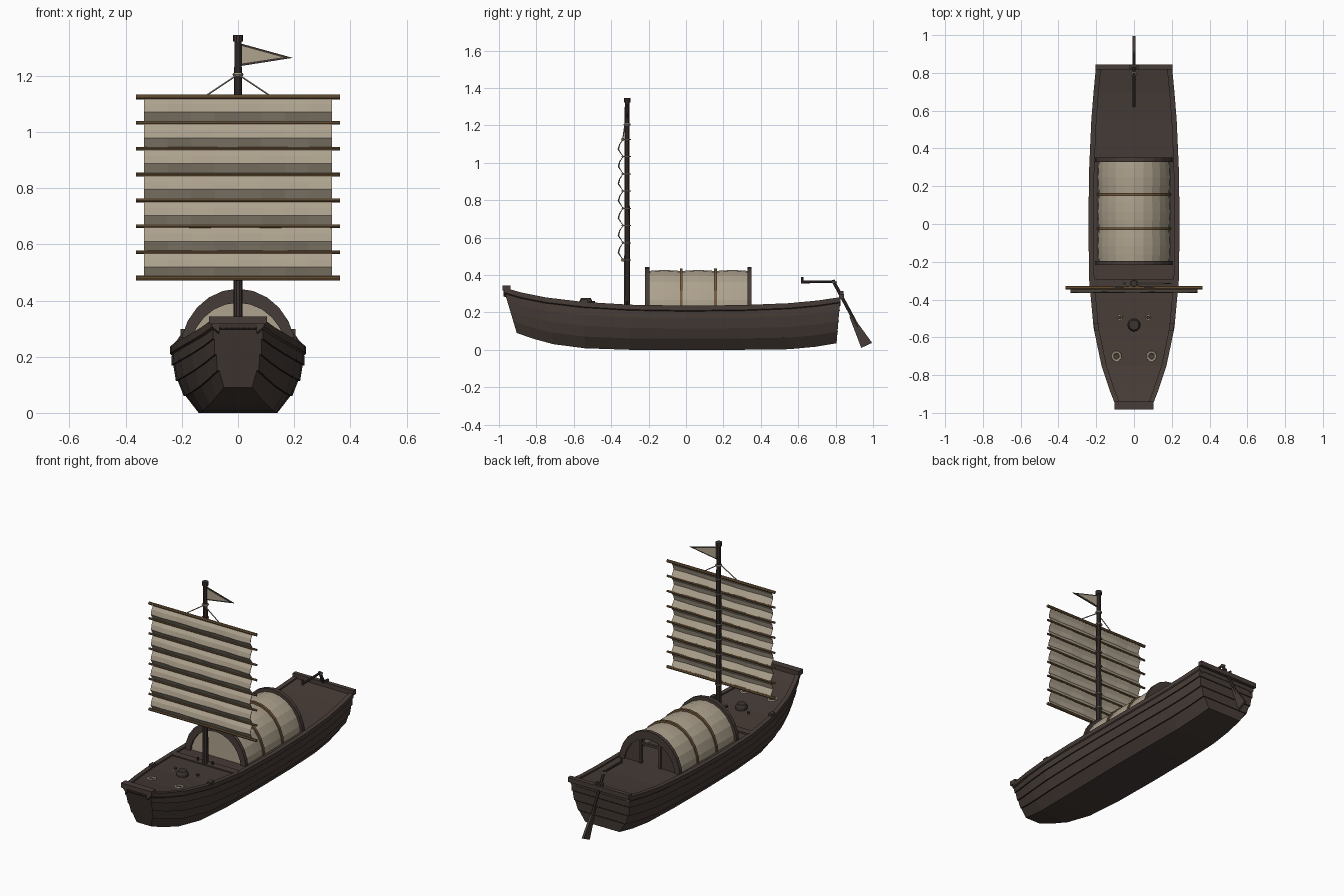
import bpy, bmesh, math
from mathutils import Vector

if "Cube" in bpy.data.objects:
    bpy.data.objects.remove(bpy.data.objects["Cube"])


def material(name, r, g, b):
    m = bpy.data.materials.new(name)
    m.use_nodes = True
    m.diffuse_color = (r, g, b, 1)
    m.node_tree.nodes["Principled BSDF"].inputs["Base Color"].default_value = (r, g, b, 1)
    return m


WOOD = material("dark wood", 0.062, 0.045, 0.038)
SEAM = material("seam shadow", 0.02, 0.015, 0.013)
MAST = material("mast wood", 0.045, 0.034, 0.03)
CLOTH = material("sail cloth", 0.42, 0.36, 0.27)
BAMBOO = material("bamboo", 0.17, 0.10, 0.045)
ROPE = material("rope", 0.36, 0.31, 0.23)


def build(name, verts, faces, *mats):
    """Mesh object; each face is (indices, material slot)."""
    bm = bmesh.new()
    vs = [bm.verts.new(v) for v in verts]
    for idx, slot in faces:
        bm.faces.new([vs[i] for i in idx]).material_index = slot
    bmesh.ops.recalc_face_normals(bm, faces=bm.faces)
    me = bpy.data.meshes.new(name)
    bm.to_mesh(me)
    bm.free()
    for m in mats:
        me.materials.append(m)
    ob = bpy.data.objects.new(name, me)
    bpy.context.collection.objects.link(ob)
    return ob


def loft(name, rings, *mats, closed=True, caps=True, rule=lambda j: 0):
    n = len(rings[0])
    verts = [p for ring in rings for p in ring]
    faces = []
    for i in range(len(rings) - 1):
        for j in range(n if closed else n - 1):
            k = (j + 1) % n
            faces.append(((i * n + j, i * n + k, i * n + n + k, i * n + n + j), rule(j)))
    if closed and caps:
        last = len(verts) - n
        faces += [(tuple(range(n)), 0), (tuple(range(last, last + n)), 0)]
    return build(name, verts, faces, *mats)


def box(name, c, s, mat):
    x, y, z = c
    a, b, h = (v / 2 for v in s)
    return loft(name, [[(x - a, y + k, z - h), (x + a, y + k, z - h), (x + a, y + k, z + h),
                        (x - a, y + k, z + h)] for k in (-b, b)], mat)


def rod(name, a, b, r, mat, sides=8, r2=None):
    a, b = Vector(a), Vector(b)
    q = (b - a).to_track_quat('Z', 'Y')
    rings = [[p + q @ Vector((rad * math.cos(t), rad * math.sin(t), 0))
              for t in (math.tau * i / sides for i in range(sides))]
             for p, rad in ((a, r), (b, r if r2 is None else r2))]
    return loft(name, rings, mat)


def torus(name, c, big, small, mat):
    bpy.ops.mesh.primitive_torus_add(location=c, major_radius=big, minor_radius=small,
                                     major_segments=14, minor_segments=6)
    ob = bpy.context.object
    ob.name = name
    ob.data.materials.append(mat)


# Hull stations: y top, y bottom, half width top, bottom, z top, z bottom
STATIONS = [
    (-.975, -.905, .085, .05, .325, .09), (-.88, -.82, .122, .075, .298, .06),
    (-.75, -.71, .165, .1, .272, .03), (-.55, -.54, .207, .125, .248, .008),
    (-.3, -.3, .23, .135, .233, 0), (0, 0, .235, .14, .228, 0),
    (.3, .3, .23, .138, .231, 0), (.55, .55, .219, .132, .241, .003),
    (.7, .69, .207, .125, .255, .016), (.825, .805, .195, .115, .273, .035)]


def hull_point(s, t, off):
    yt, yb, wt, wb, zt, zb = s
    w = wb + (wt - wb) * (1 - (1 - t) ** 2.2)
    return (w + off, yb + (yt - yb) * t, zb + (zt - zb) * t)


def station_at(y):
    for a, b in zip(STATIONS, STATIONS[1:]):
        if y <= b[0]:
            f = (y - a[0]) / (b[0] - a[0])
            return [p + (q - p) * f for p, q in zip(a, b)]
    return STATIONS[-1]


# Lapped hull planking, with the underside of every lap in the seam colour
LAPS = (0, .26, .5, .74, 1)
rings = []
for s in STATIONS:
    side = []
    for lo, hi in zip(LAPS, LAPS[1:]):
        side += [hull_point(s, lo, .007 if lo else 0), hull_point(s, hi, 0)]
    rings.append([(-x, y, z) for x, y, z in reversed(side)] + side)
count = len(rings[0])
loft("hull", rings, WOOD, SEAM,
     rule=lambda j: 1 if j % 2 and j not in (count // 2 - 1, count - 1) else 0)

# Gunwales
for sx, label in ((1, "left"), (-1, "right")):
    loft(label + "_gunwale", [[(sx * (w + o), y, z + h) for o, h in
                               ((.007, -.018), (.007, .008), (-.02, .008), (-.02, -.04))]
                              for y, _, w, _, z, _ in STATIONS], WOOD)

# Deck: dark bed below, separate planks with gaps above
DECK = -.022
loft("deck_bed", [[(k * (w - .008), y, z + DECK - .004) for k in (-1, 1)]
                  for y, _, w, _, z, _ in STATIONS], SEAM, closed=False)
PLANKS = 7
for i in range(PLANKS):
    a, b = -1 + 2 * i / PLANKS, -1 + 2 * (i + 1) / PLANKS
    joint = .55 if i % 2 else -.42
    for part, (y0, y1) in enumerate(((-.97, joint - .003), (joint + .003, .82))):
        ys = [y0] + [s[0] for s in STATIONS if y0 < s[0] < y1] + [y1]
        rows = []
        for y in ys:
            s = station_at(y)
            w = s[2] - .015
            rows.append([(a * w + .003, y, s[4] + DECK), (b * w - .003, y, s[4] + DECK)])
        loft(f"deck_plank_{i}_{part}", rows, WOOD, closed=False)

# End beams and transom planking lines
box("bow_beam", (0, -.96, .33), (.205, .042, .028), WOOD)
box("stern_beam", (0, .832, .285), (.41, .026, .028), WOOD)
for t in (.26, .5, .74):
    x, y, z = hull_point(STATIONS[-1], t, 0)
    box("transom_seam", (0, y, z), (2 * x, .006, .005), SEAM)
box("mast_thwart", (0, -.315, .228), (.43, .045, .028), WOOD)

# Arched shelter
BASE = .212


def arch(y, a, b, n=12):
    return [(a * math.cos(math.pi * i / n), y, BASE + b * math.sin(math.pi * i / n))
            for i in range(n + 1)]


def hoop(name, y, width, outer, inner, mat):
    lo, hi = y - width / 2, y + width / 2
    sections = zip(arch(lo, *outer), arch(hi, *outer), arch(hi, *inner), arch(lo, *inner))
    loft(name, list(sections), mat)


hoop("front_arch", -.207, .022, (.207, .23), (.172, .18), WOOD)
hoop("rear_arch", .34, .022, (.207, .23), (.172, .18), WOOD)
for y in (-.025, .157):
    hoop("canopy_rib", y, .015, (.197, .222), (.18, .2), BAMBOO)
rings = []
for i in range(13):
    swell = 1 + .025 * math.sin(math.pi * (i % 4) / 4)
    rings.append(arch(-.207 + .547 * i / 12, .19 * swell, .209 * swell))
cover = loft("canopy_cloth", rings, CLOTH, closed=False)
cover.modifiers.new("thickness", 'SOLIDIFY').thickness = .005
loft("front_curtain", [arch(y, .18, .19) for y in (-.204, -.2)], CLOTH)

# Rear doorway: side panels, posts and lintel
for sx in (1, -1):
    pts = [p for p in arch(.335, .18, .19, 16) if p[0] > .065]
    pts = [(.065, .335, BASE)] + pts + [(.065, .335, BASE + .175)]
    loft("rear_panel", [[(sx * x, y + d, z) for x, y, z in pts] for d in (0, .006)], WOOD)
    box("door_post", (sx * .065, .34, .295), (.014, .018, .18), WOOD)
box("door_lintel", (0, .34, .355), (.14, .016, .014), WOOD)

# Mast
MY = -.315
rod("mast", (0, MY, .2), (0, MY, 1.33), .017, MAST, 10, .013)
rod("mast_cap", (0, MY, 1.322), (0, MY, 1.345), .018, MAST, 10)
torus("mast_collar", (0, MY, 1.205), .014, .006, ROPE)

# Battened sail, each cloth panel bellied forward
SY, BOTTOM, TOP, PANELS = -.338, .48, 1.125, 7
step = (TOP - BOTTOM) / PANELS
rows = []
for i in range(PANELS):
    for v, belly in ((0, 0), (.42, 1), (.72, .7)):
        rows.append([(-.335 + .67 * k / 8, SY - belly * (.025 + .003 * math.sin(k * 2.1 + i)),
                      BOTTOM + (i + v) * step) for k in range(9)])
rows.append([(-.335 + .67 * k / 8, SY, TOP) for k in range(9)])
sail = loft("sail", rows, CLOTH, closed=False)
sail.modifiers.new("thickness", 'SOLIDIFY').thickness = .003
for i in range(PANELS + 1):
    z = BOTTOM + i * step
    rod("sail_batten", (-.363, SY, z), (.363, SY, z), .009 if i in (0, PANELS) else .0065, BAMBOO)
    torus("mast_hoop", (0, MY, z), .019, .003, ROPE)
for sx in (1, -1):
    rod("sail_halyard", (0, MY - .012, 1.205), (sx * .12, SY, TOP), .003, ROPE, 6)

# Pennant: dark border with a pale plate on both sides
for name, inset, d, mat in (("pennant_border", 0, .002, MAST), ("pennant_field", 1, .004, CLOTH)):
    tri = [(.01 + .005 * inset, 1.315 - .009 * inset), (.01 + .005 * inset, 1.235 + .009 * inset),
           (.195 - .035 * inset, 1.264 + .002 * inset)]
    loft(name, [[(x, MY + s, z) for x, z in tri] for s in (-d, d)], mat)

# Steering oar
rod("oar_handle", (0, .62, .362), (0, .795, .365), .007, MAST)
rod("oar_grip", (0, .622, .355), (0, .622, .388), .006, MAST)
rod("oar_shaft", (0, .785, .372), (0, .92, .12), .009, MAST)
torus("oar_lashing", (0, .793, .362), .01, .005, ROPE)
blade = ((.873, .178), (.9, .168), (.995, .037), (.937, .01))
loft("oar_blade", [[(x, y, z) for y, z in blade] for x in (-.007, .007)], WOOD)
for sx in (1, -1):
    box("oar_rest", (sx * .018, .832, .3), (.01, .022, .03), WOOD)

# Foredeck fittings
dz = station_at(-.535)[4] + DECK
profile = ((0, .025), (.018, .034), (.036, .034), (.052, .026))
loft("barrel", [[(r * math.cos(math.tau * i / 12), -.535 + r * math.sin(math.tau * i / 12), dz + h)
                 for i in range(12)] for h, r in profile], MAST)
for sx in (1, -1):
    cz = station_at(-.7)[4] + DECK
    for k in range(2):
        torus("rope_coil", (sx * .093, -.7, cz + .007 + k * .011), .024 - k * .003, .009, ROPE)
    rod("bollard", (sx * .075, -.495, dz - .005), (sx * .075, -.495, dz + .035), .009, WOOD)
    torus("bollard_rope", (sx * .075, -.495, dz + .018), .011, .004, ROPE)
    rod("deck_peg", (sx * .05, -.83, .25), (sx * .05, -.83, .282), .008, WOOD)
    box("rail_cleat", (sx * .197, -.545, .256), (.022, .035, .026), WOOD)
    rod("belaying_pin", (sx * .05, -.315, .23), (sx * .05, -.315, .26), .006, MAST)
